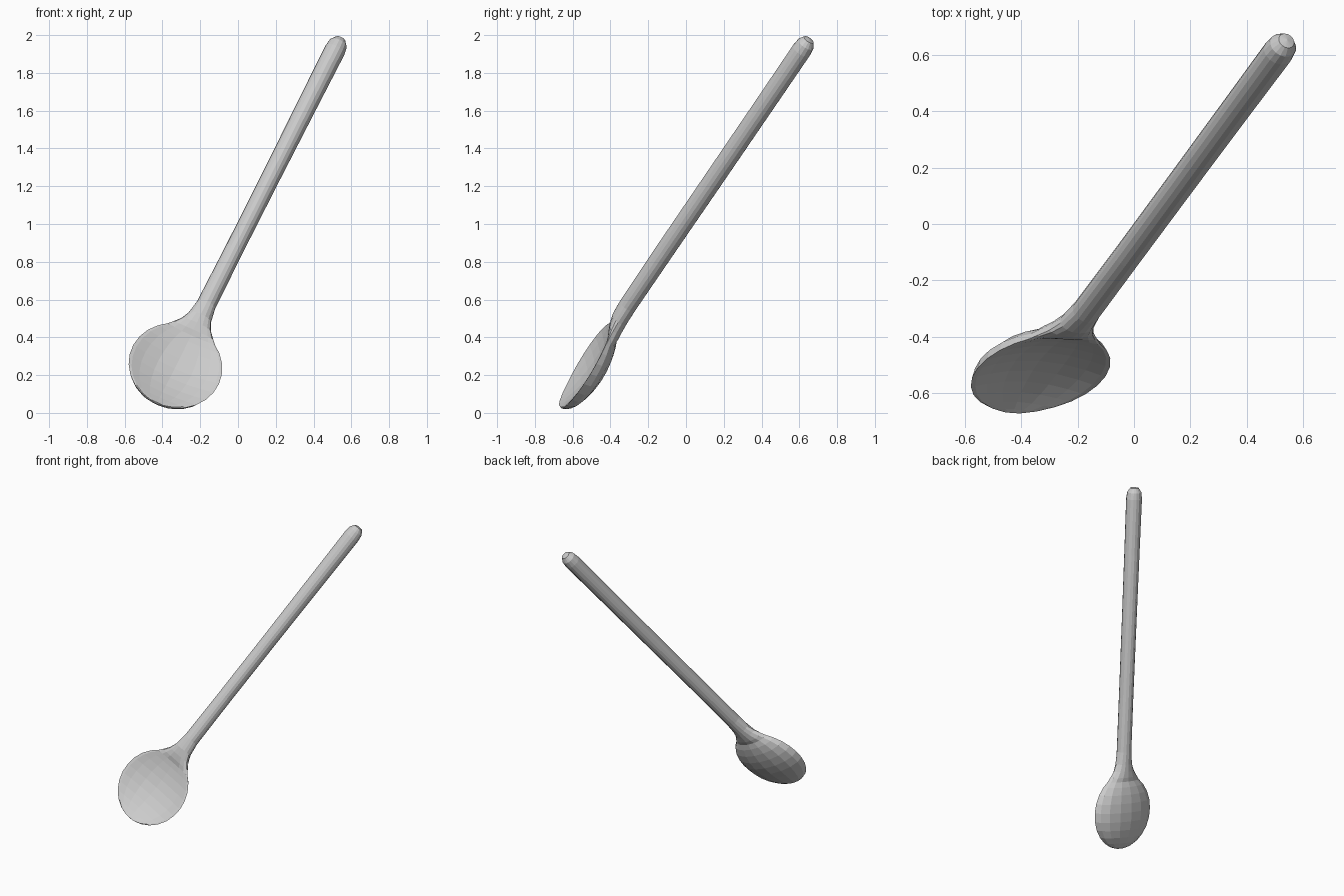
import bpy, bmesh, math
from mathutils import Vector

if "Cube" in bpy.data.objects:
    bpy.data.objects.remove(bpy.data.objects["Cube"])

SIDES = 16
R, WIDE = 0.262, 0.25          # bowl radius along the handle, and sideways
HULL, HOLLOW = 0.105, 0.055    # back depth, inner depth

# Local frame: d runs along the handle, n points out of the hollow, u is sideways
origin = Vector((-0.331, -0.53, 0.25))
d = Vector((0.385, 0.521, 0.762)).normalized()
n = Vector((0.17, -0.85, 0.495))
n = (n - d * n.dot(d)).normalized()
u = n.cross(d)


def point(t, s, h):
    return origin + d * t + u * s + n * h


def bowl_ring(t):
    """Slice through the dished bowl: ellipsoid back, shallow hollow front."""
    k = math.sqrt(1 - (t / R) ** 2)
    ring = []
    for i in range(SIDES):
        a = 2 * math.pi * i / SIDES
        c, s = math.cos(a), math.sin(a)
        if s < 0:
            h = HULL * k * s
        else:
            h = -HOLLOW * k * k * (1 - c * c) + 0.008 * math.sqrt(s)
        ring.append(point(t, WIDE * k * c, h))
    return ring


def stem_ring(t, width, back, front):
    """Oval slice through the neck or handle."""
    ring = []
    for i in range(SIDES):
        a = 2 * math.pi * i / SIDES
        h = math.sin(a) * (front if math.sin(a) > 0 else back)
        ring.append(point(t, width * math.cos(a), h))
    return ring


# Bowl slices, from the tip towards the neck
rings = [bowl_ring(-R * math.cos(math.radians(x))) for x in (9, 22, 36, 50, 64, 78, 92, 106, 120, 134, 146)]
# Flared neck, long handle and rounded end
for slice_ in [(0.245, 0.117, 0.060, 0.008), (0.285, 0.086, 0.057, 0.024),
               (0.335, 0.065, 0.054, 0.038), (0.42, 0.052, 0.052, 0.045),
               (0.80, 0.049, 0.052, 0.049), (1.30, 0.050, 0.053, 0.050),
               (1.80, 0.053, 0.053, 0.051), (2.19, 0.056, 0.053, 0.053),
               (2.235, 0.050, 0.048, 0.048), (2.265, 0.030, 0.030, 0.030)]:
    rings.append(stem_ring(*slice_))

# Skin the slices into one closed spoon
bm = bmesh.new()
loops = [[bm.verts.new(p) for p in ring] for ring in rings]
for a, b in zip(loops, loops[1:]):
    for i in range(SIDES):
        j = (i + 1) % SIDES
        bm.faces.new((a[i], a[j], b[j], b[i]))
for loop, t in ((loops[0], -R), (loops[-1], 2.272)):
    tip = bm.verts.new(point(t, 0, 0))
    for i in range(SIDES):
        bm.faces.new((loop[i], loop[(i + 1) % SIDES], tip))
bmesh.ops.recalc_face_normals(bm, faces=bm.faces)
mesh = bpy.data.meshes.new("spoon")
bm.to_mesh(mesh)
bm.free()

grey = bpy.data.materials.new("light grey")
grey.diffuse_color = (0.6, 0.6, 0.6, 1)
grey.use_nodes = True
grey.node_tree.nodes["Principled BSDF"].inputs["Base Color"].default_value = grey.diffuse_color
mesh.materials.append(grey)
spoon = bpy.data.objects.new("spoon", mesh)
bpy.context.collection.objects.link(spoon)
